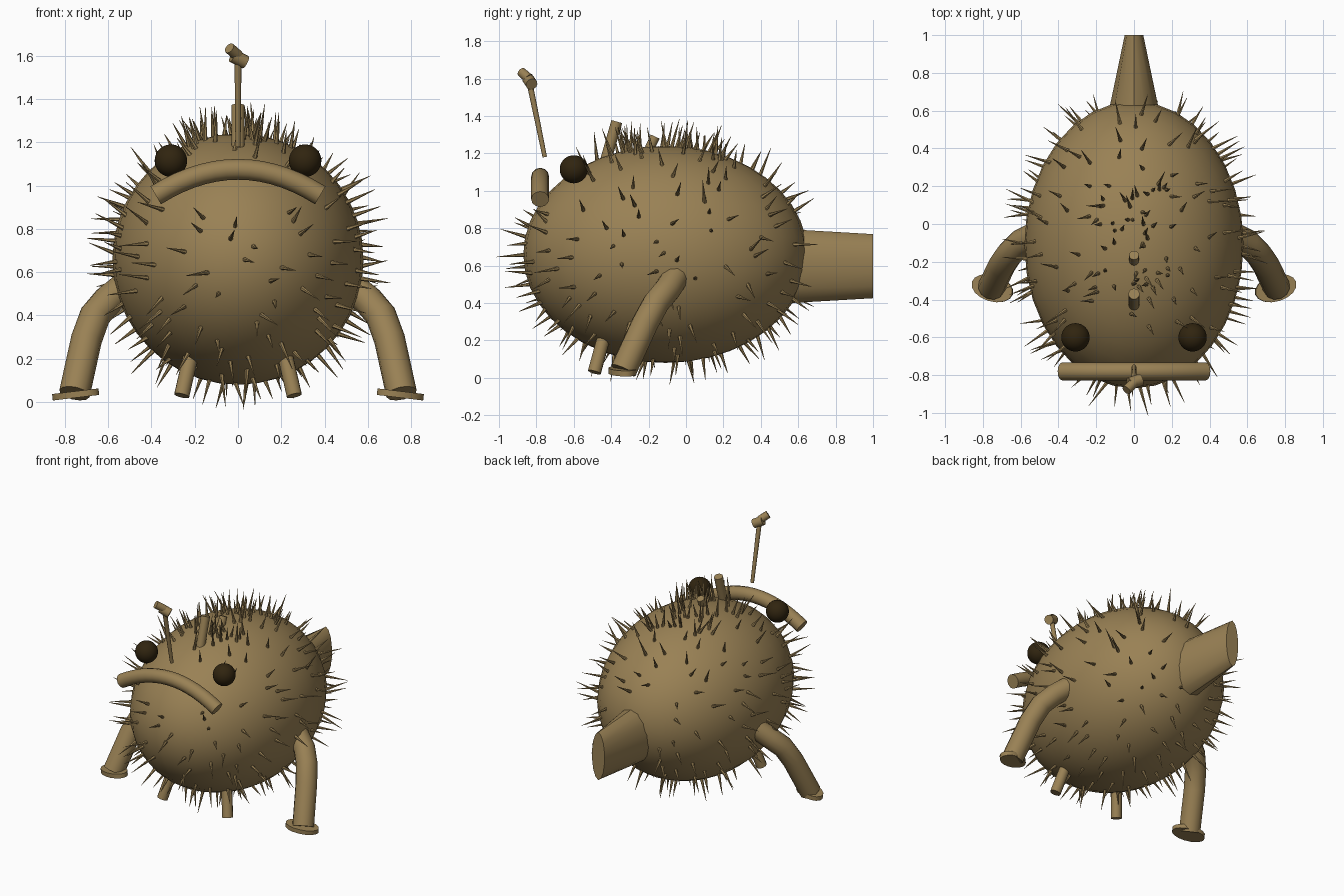
import bpy, bmesh, math, random
from mathutils import Vector, Matrix

random.seed(4)
cube = bpy.data.objects.get("Cube")
if cube:
    bpy.data.objects.remove(cube, do_unlink=True)


def material(name, rgb):
    m = bpy.data.materials.new(name)
    m.use_nodes = True
    m.diffuse_color = (*rgb, 1)
    m.node_tree.nodes["Principled BSDF"].inputs["Base Color"].default_value = (*rgb, 1)
    return m


SKIN = material("olive brown", (0.32, 0.22, 0.09))
DARK = material("dark brown", (0.03, 0.018, 0.005))


def finish(ob, mat=SKIN):
    ob.data.materials.clear()
    ob.data.materials.append(mat)
    bpy.ops.object.select_all(action="DESELECT")
    ob.select_set(True)
    bpy.context.view_layer.objects.active = ob
    bpy.ops.object.shade_smooth_by_angle(angle=math.radians(40))
    return ob


def from_bmesh(name, bm, mat=SKIN):
    me = bpy.data.meshes.new(name)
    bm.to_mesh(me)
    bm.free()
    ob = bpy.data.objects.new(name, me)
    bpy.context.collection.objects.link(ob)
    return finish(ob, mat)


def ellipsoid(name, centre, radii, mat=SKIN):
    bm = bmesh.new()
    bmesh.ops.create_uvsphere(bm, u_segments=32, v_segments=20, radius=1,
                              matrix=Matrix.Translation(centre) @ Matrix.Diagonal((*radii, 1)))
    return from_bmesh(name, bm, mat)


def add_cone(bm, a, b, r1, r2, sides=12):
    a, b = Vector(a), Vector(b)
    turn = (b - a).to_track_quat("Z", "Y").to_matrix().to_4x4()
    bmesh.ops.create_cone(bm, cap_ends=True, segments=sides, radius1=r1, radius2=r2,
                          depth=(b - a).length,
                          matrix=Matrix.Translation((a + b) / 2) @ turn)


def rod(name, a, b, r1, r2=None):
    bm = bmesh.new()
    add_cone(bm, a, b, r1, r1 if r2 is None else r2)
    return from_bmesh(name, bm)


def tube(name, points, radius):
    cu = bpy.data.curves.new(name, "CURVE")
    cu.dimensions = "3D"
    cu.bevel_depth = radius
    cu.bevel_resolution = 4
    cu.use_fill_caps = True
    sp = cu.splines.new("POLY")
    sp.points.add(len(points) - 1)
    for p, co in zip(sp.points, points):
        p.co = (*co, 1)
    ob = bpy.data.objects.new(name, cu)
    bpy.context.collection.objects.link(ob)
    bpy.ops.object.select_all(action="DESELECT")
    ob.select_set(True)
    bpy.context.view_layer.objects.active = ob
    bpy.ops.object.convert(target="MESH")
    return finish(bpy.context.view_layer.objects.active)


# Round body
CENTRE = Vector((0, -0.11, 0.66))
RADII = Vector((0.58, 0.76, 0.58))
ellipsoid("body", CENTRE, RADII)

# Paired parts: eyes, legs, feet and belly stubs
for s, side in ((1, "left"), (-1, "right")):
    ellipsoid(side + "_eye", (s * 0.31, -0.6, 1.115), (0.075,) * 3, DARK)
    tube(side + "_leg", [(s * 0.5, -0.05, 0.55), (s * 0.6, -0.1, 0.47),
                         (s * 0.66, -0.16, 0.40), (s * 0.7, -0.22, 0.29),
                         (s * 0.755, -0.335, 0.04)], 0.072)
    bm = bmesh.new()
    place = (Matrix.Translation((s * 0.75, -0.34, 0.035)) @ Matrix.Rotation(s * 0.12, 4, "Y")
             @ Matrix.Rotation(s * 0.3, 4, "Z") @ Matrix.Diagonal((0.113, 0.07, 1, 1)))
    bmesh.ops.create_cone(bm, cap_ends=True, segments=16, radius1=1, radius2=1,
                          depth=0.03, matrix=place)
    from_bmesh(side + "_foot", bm)
    rod(side + "_belly_stub", (s * 0.21, -0.43, 0.25), (s * 0.26, -0.49, 0.03), 0.036)

# Arched lip
lip = []
for i in range(15):
    t = i / 7 - 1
    lip.append((0.38 * t, -0.78, 1.075 - 0.12 * t * t))
tube("lip", lip, 0.048)

# Head stalk with its knobbed lure
rod("stalk", (0, -0.755, 1.18), (0, -0.835, 1.57), 0.012, 0.016)
rod("lure_base", (-0.025, -0.845, 1.60), (0.035, -0.825, 1.57), 0.032)
rod("lure_tip", (0.0, -0.84, 1.60), (-0.04, -0.88, 1.635), 0.026)

# Stubs on the back
rod("front_back_stub", (0, -0.43, 1.16), (0, -0.37, 1.37), 0.03)
rod("rear_back_stub", (0, -0.23, 1.15), (0, -0.165, 1.29), 0.026)

# Flattened wedge tail
bm = bmesh.new()
add_cone(bm, (0, 0.56, 0), (0, 1, 0), 1, 0.87, 14)
for v in bm.verts:
    v.co.x *= 0.145 if v.co.y < 0.8 else 0.058
    v.co.z = 0.597 + v.co.z * 0.197
from_bmesh("tail", bm)

# Spines scattered over the body
bm = bmesh.new()


def add_spine(d):
    base = CENTRE + Vector(d * r for d, r in zip(d, RADII))
    normal = Vector(d / r for d, r in zip(d, RADII)).normalized()
    lean = Vector(random.uniform(-0.3, 0.3) for _ in range(3))
    out = (normal + lean).normalized()
    add_cone(bm, base - out * 0.02, base + out * random.uniform(0.08, 0.155),
             0.012, 0.001, 6)


COUNT = 250
for i in range(COUNT):
    z = 1 - (2 * i + 1) / COUNT
    a = i * math.pi * (3 - math.sqrt(5)) + random.uniform(-0.2, 0.2)
    ring = math.sqrt(1 - z * z)
    d = Vector((ring * math.cos(a), ring * math.sin(a), z))
    if d.y > 0.93 or (d.y < -0.6 and d.z > 0.4):
        continue
    add_spine(d)
# Denser crest along the top
for i in range(40):
    add_spine(Vector((random.gauss(0, 0.22), random.uniform(-0.4, 0.55), 1)).normalized())
from_bmesh("spines", bm)
